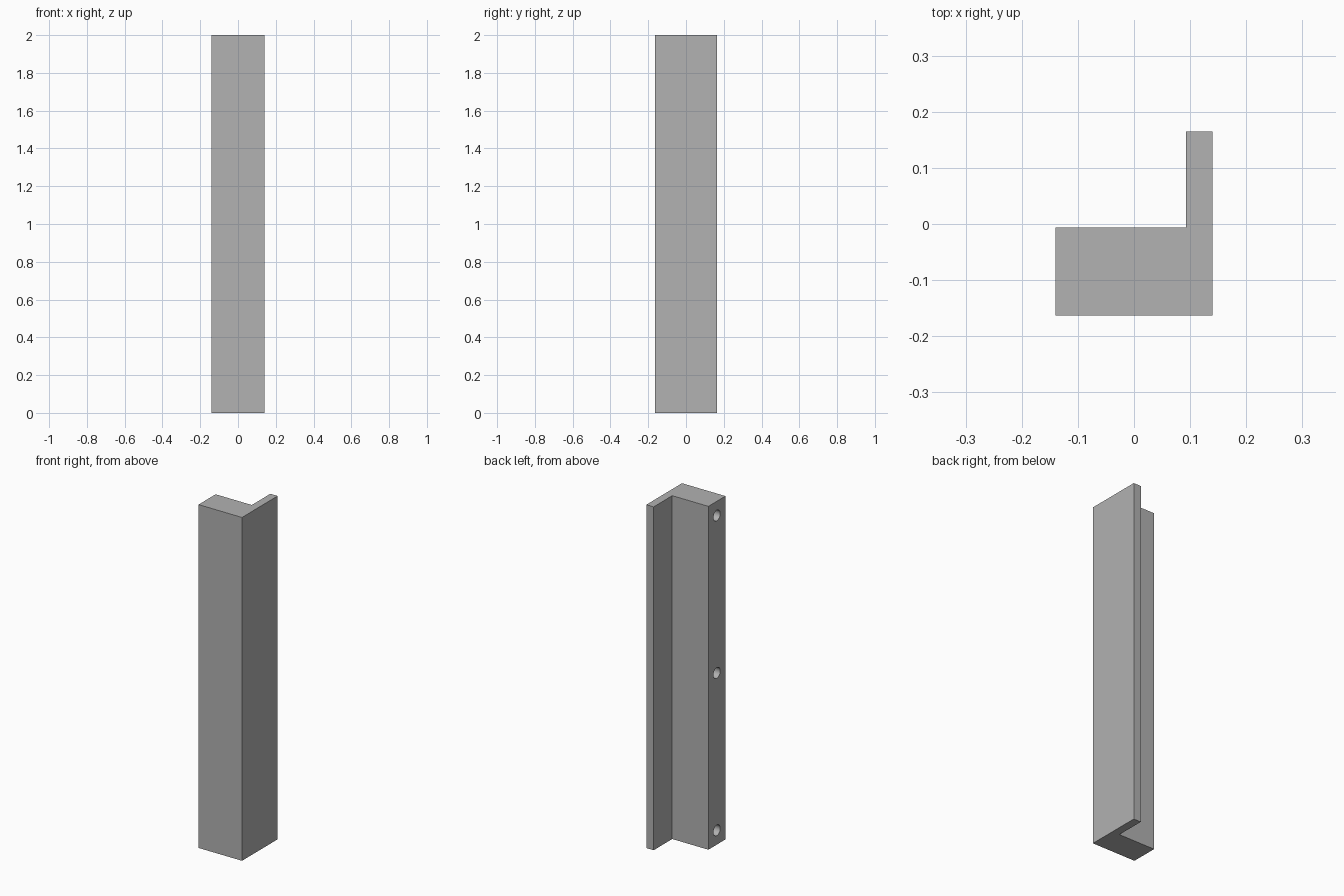
import bpy
import bmesh
import math

cube = bpy.data.objects.get("Cube")
if cube:
    bpy.data.objects.remove(cube, do_unlink=True)

HEIGHT = 2.0
HOLE_RADIUS = 0.031
HOLE_DEPTH = 0.14
LEFT_FACE = -0.14

grey = bpy.data.materials.new("plain grey")
grey.use_nodes = True
colour = (0.445, 0.445, 0.445, 1)
grey.diffuse_color = colour
grey.node_tree.nodes["Principled BSDF"].inputs["Base Color"].default_value = colour


def add_object(name, bm):
    mesh = bpy.data.meshes.new(name)
    bmesh.ops.recalc_face_normals(bm, faces=bm.faces)
    bm.to_mesh(mesh)
    bm.free()
    mesh.materials.append(grey)
    obj = bpy.data.objects.new(name, mesh)
    bpy.context.collection.objects.link(obj)
    return obj


# L-shaped bar: thick block with a thin flange along its back edge
profile = [(LEFT_FACE, -0.163), (0.14, -0.163), (0.14, 0.165),
           (0.093, 0.165), (0.093, -0.006), (LEFT_FACE, -0.006)]
bm = bmesh.new()
base = bm.faces.new([bm.verts.new((x, y, 0)) for x, y in profile])
top = bmesh.ops.extrude_face_region(bm, geom=[base])["geom"]
bmesh.ops.translate(bm, vec=(0, 0, HEIGHT),
                    verts=[v for v in top if isinstance(v, bmesh.types.BMVert)])
bar = add_object("angle_bar", bm)

# Three blind screw holes in the narrow side of the block
for label, z in (("lower", 0.083), ("middle", 1.0), ("upper", 1.917)):
    bm = bmesh.new()
    bmesh.ops.create_cone(bm, cap_ends=True, segments=32, radius1=HOLE_RADIUS,
                          radius2=HOLE_RADIUS, depth=2 * HOLE_DEPTH)
    cutter = add_object(label + "_hole_cutter", bm)
    cutter.rotation_euler.y = math.pi / 2
    cutter.location = (LEFT_FACE, -0.084, z)
    cutter.hide_render = True
    cutter.hide_set(True)
    cut = bar.modifiers.new(label + " hole", "BOOLEAN")
    cut.operation = "DIFFERENCE"
    cut.solver = "EXACT"
    cut.object = cutter

# Apply the cuts, then smooth only the round hole walls
bpy.context.view_layer.update()
depsgraph = bpy.context.evaluated_depsgraph_get()
cut_mesh = bpy.data.meshes.new_from_object(bar.evaluated_get(depsgraph))
cutters = [m.object for m in bar.modifiers]
bar.modifiers.clear()
bar.data = cut_mesh
for cutter in cutters:
    bpy.data.objects.remove(cutter, do_unlink=True)

bpy.ops.object.select_all(action="DESELECT")
bar.select_set(True)
bpy.context.view_layer.objects.active = bar
bpy.ops.object.shade_smooth_by_angle(angle=math.radians(30))
